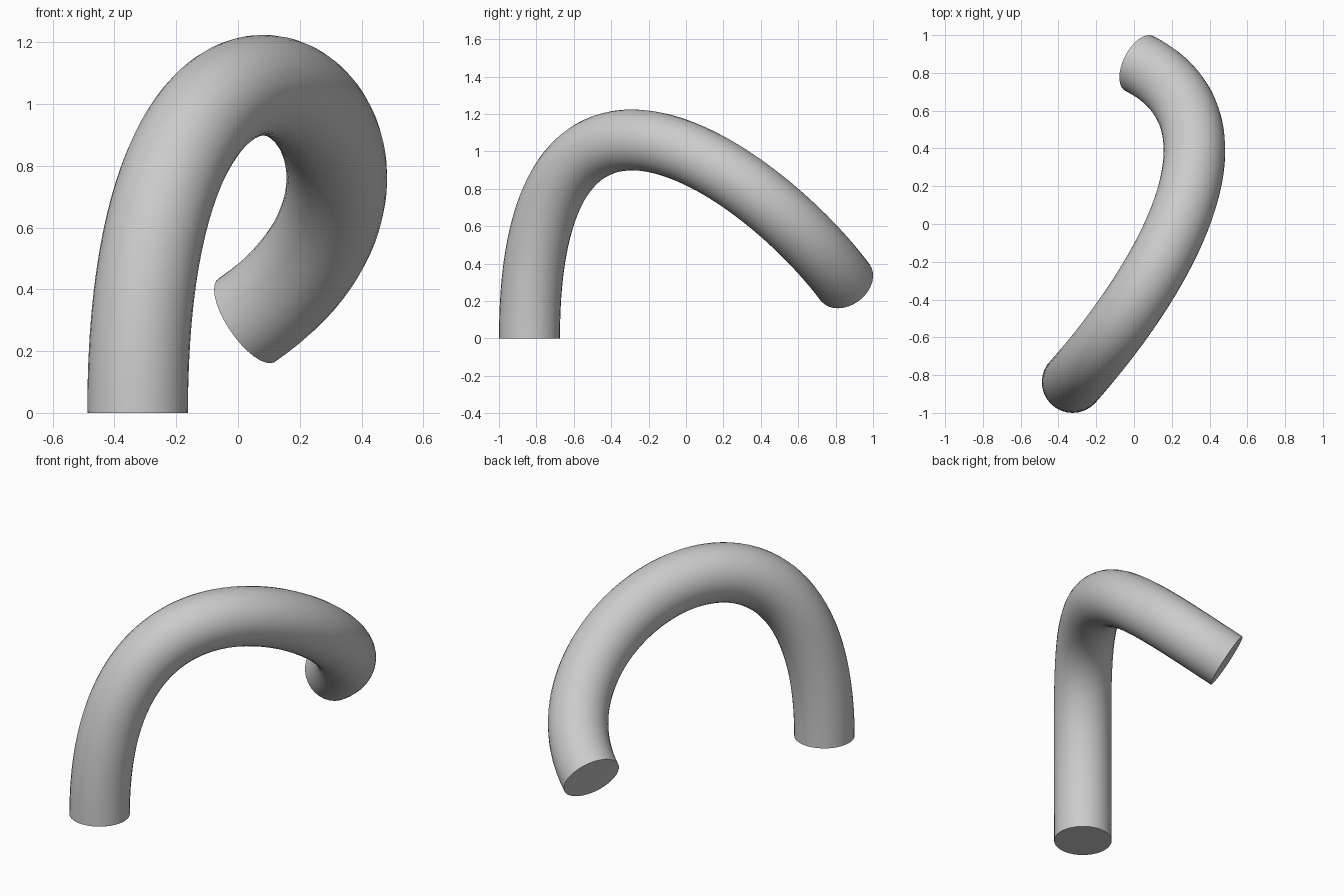
import bpy
from mathutils import Vector

# Remove the default cube
cube = bpy.data.objects.get("Cube")
if cube:
    bpy.data.objects.remove(cube, do_unlink=True)

# Material
grey = bpy.data.materials.new("plain grey")
grey.use_nodes = True
grey.diffuse_color = (0.6, 0.6, 0.6, 1)
grey.node_tree.nodes["Principled BSDF"].inputs["Base Color"].default_value = (0.6, 0.6, 0.6, 1)

# Centre line: rises straight up, arches over and hooks down to the back
start, rise = Vector((-0.325, -0.837, 0)), Vector((-0.325, -0.837, 1.825))
bend, end = Vector((0.85, 0.433, 0.86)), Vector((0.028, 0.85, 0.30))

curve = bpy.data.curves.new("bent_tube", "CURVE")
curve.dimensions = "3D"
curve.resolution_u = 64
curve.bevel_depth = 0.163
curve.bevel_resolution = 14
curve.use_fill_caps = True
spline = curve.splines.new("BEZIER")
spline.bezier_points.add(1)
for point, co, left, right in zip(spline.bezier_points, (start, end),
                                  (start * 2 - rise, bend), (rise, end * 2 - bend)):
    point.handle_left_type = point.handle_right_type = "FREE"
    point.co, point.handle_left, point.handle_right = co, left, right
curve.materials.append(grey)

# Turn the swept curve into a smooth tube with crisp flat ends
tube = bpy.data.objects.new("bent_tube", curve)
bpy.context.collection.objects.link(tube)
bpy.ops.object.select_all(action="DESELECT")
tube.select_set(True)
bpy.context.view_layer.objects.active = tube
bpy.ops.object.convert(target="MESH")

# Weld the caps to the wall
bpy.ops.object.mode_set(mode="EDIT")
bpy.ops.mesh.select_all(action="SELECT")
bpy.ops.mesh.remove_doubles(threshold=0.0001)
bpy.ops.mesh.normals_make_consistent(inside=False)
bpy.ops.object.mode_set(mode="OBJECT")
bpy.ops.object.shade_smooth_by_angle()
